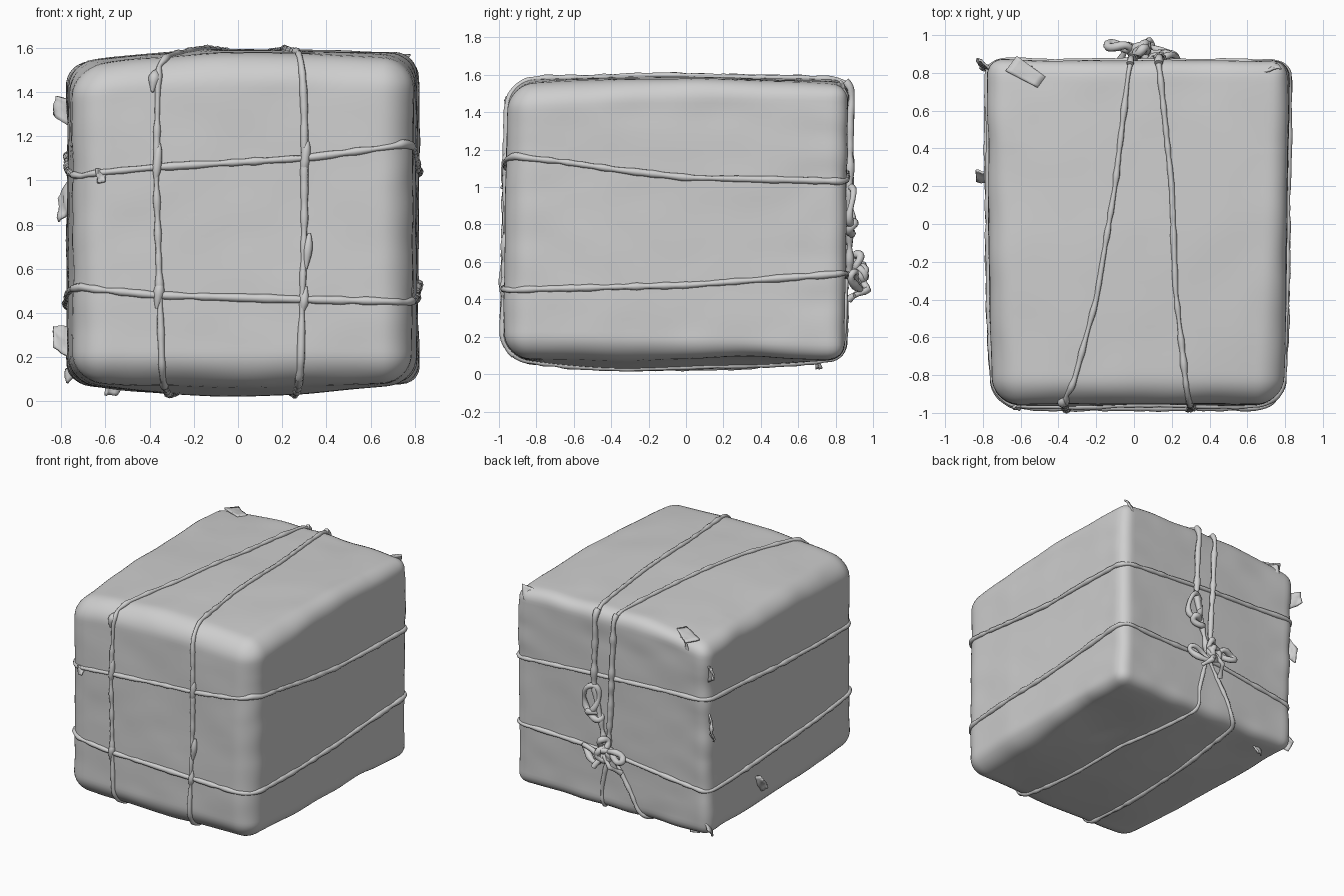
import bpy, bmesh, math
from mathutils import Vector, noise
from mathutils.bvhtree import BVHTree

if "Cube" in bpy.data.objects:
    bpy.data.objects.remove(bpy.data.objects["Cube"])

grey = bpy.data.materials.new("plain_grey")
grey.use_nodes = True
grey.diffuse_color = (0.62, 0.62, 0.62, 1)
grey.node_tree.nodes["Principled BSDF"].inputs["Base Color"].default_value = (0.62, 0.62, 0.62, 1)


def add_object(name, data):
    obj = bpy.data.objects.new(name, data)
    bpy.context.collection.objects.link(obj)
    data.materials.append(grey)
    return obj


def activate(obj):
    bpy.ops.object.select_all(action='DESELECT')
    obj.select_set(True)
    bpy.context.view_layer.objects.active = obj


def smooth(obj, angle=50):
    activate(obj)
    bpy.ops.object.shade_smooth_by_angle(angle=math.radians(angle))


# Wrapped parcel: rounded box, drooping top corners, bowed underside, soft creases
half = Vector((0.79, 0.91, 0.785))
centre = Vector((0.022, -0.055, 0.808))


def parcel_point(p):
    corner = 0.115 - 0.035 * p.y
    q = Vector([a * b for a, b in zip(p, half)])
    core = Vector([max(-h + corner, min(h - corner, a)) for a, h in zip(q, half)])
    out = (q - core).normalized()
    q = core + out * corner
    x, y, z = [a / b for a, b in zip(q, half)]
    if z < 0:
        bulge = (1 - x * x) * (1 - y * y)
        dent = math.exp(-((x - 0.6) / 0.35) ** 2 - ((y - 0.3) / 0.4) ** 2)
        q.z += -z * (0.06 * (1 - bulge) + 0.035 * dent)
    else:
        q.z -= z * (x * x * (0.043 - 0.025 * x) + 0.025 * y * y)
    q.x *= 1 + 0.008 * y - 0.04 * max(0, -y - 0.4)
    q.y += 0.012 * y * (z if y > 0 else -z)
    # broad dents plus tighter folds near the back and the edges
    edge = max(0, sorted((abs(x), abs(y), abs(z)))[1] - 0.6)
    fold = 0.003 + 0.018 * edge * (1.3 if y > 0.5 else 0.7)
    q += out * (0.008 * noise.noise(q * 2) + fold * noise.noise(Vector((q.x * 4, q.y * 4, q.z * 6))))
    return q + centre


bm = bmesh.new()
bmesh.ops.create_cube(bm, size=2)
bmesh.ops.subdivide_edges(bm, edges=bm.edges[:], cuts=60, use_grid_fill=True)
for v in bm.verts:
    v.co = parcel_point(v.co)
bm.normal_update()
tree = BVHTree.FromBMesh(bm)
mesh = bpy.data.meshes.new("wrapped_parcel")
bm.to_mesh(mesh)
bm.free()
smooth(add_object("wrapped_parcel", mesh))


# Ropes: tubes along a path, optionally laid on the parcel
def tube(name, points, radius, closed=False, spindle=False):
    curve = bpy.data.curves.new(name, 'CURVE')
    curve.dimensions = '3D'
    curve.bevel_depth = radius
    curve.bevel_resolution = 2
    curve.use_fill_caps = True
    spline = curve.splines.new('POLY')
    spline.points.add(len(points) - 1)
    spline.use_cyclic_u = closed
    for i, (sp, p) in enumerate(zip(spline.points, points)):
        sp.co = (*p, 1)
        sp.radius = 1 + 0.5 * noise.noise(Vector(p) * 14)
        if spindle:
            sp.radius *= 0.3 + 0.7 * math.sin(math.pi * i / (len(points) - 1))
    obj = add_object(name, curve)
    activate(obj)
    bpy.ops.object.convert(target='MESH')
    smooth(bpy.context.object)


def resample(points, step=0.02):
    pts = [Vector(p) for p in points]
    result = []
    for a, b in zip(pts, pts[1:]):
        n = max(1, int((b - a).length / step))
        result += [a.lerp(b, i / n) for i in range(n)]
    return result + [pts[-1]]


def lay(name, points, radius=0.016, lift=0.001, closed=False, spindle=False):
    path = []
    for p in resample(points):
        spot, normal, _, _ = tree.find_nearest(p)
        spot = spot + normal * lift
        if not path or (spot - path[-1]).length > 0.008:
            path.append(spot)
    for _ in range(2):
        path[1:-1] = [(a + b * 2 + c) / 4 for a, b, c in zip(path, path[1:], path[2:])]
    if closed:
        path.pop()
    tube(name, path, radius, closed, spindle)


L, R, F, B, T, U = -0.78, 0.83, -0.98, 0.88, 1.6, 0.02
lay("upper_band", [(L, F, 1.02), (-0.37, F, 1.06), (0.3, F, 1.1), (R, F, 1.17), (R, -0.7, 1.14),
                   (R, -0.35, 1.09), (R, 0, 1.05), (R, B, 1.03), (0.1, B, 1.08), (L, B, 1.12),
                   (L, 0, 1.06), (L, F, 1.02)], closed=True)
lay("lower_band", [(L, F, 0.52), (-0.37, F, 0.48), (0.3, F, 0.46), (R, F, 0.45), (R, 0, 0.475),
                   (R, B, 0.54), (0.05, B, 0.52), (L, B, 0.42), (L, 0, 0.46), (L, F, 0.52)], closed=True)
lay("front_top_rope_right", [(-0.34, F, U), (-0.37, F, 1.0), (-0.36, F, T), (-0.2, -0.4, T),
                             (-0.1, 0.2, T), (-0.02, B, T)], 0.015, 0.004)
lay("front_top_rope_left", [(0.28, F, U), (0.3, F, 0.8), (0.3, F, 1.3), (0.29, F, T), (0.22, -0.35, T),
                            (0.2, 0.2, T), (0.13, B, T)], 0.015, 0.004)
lay("back_rope_right", [(-0.02, B, T), (0.0, B, 1.1), (0.03, B, 0.55)], 0.02, 0.016)
lay("back_rope_left", [(0.13, B, T), (0.15, B, 1.0), (0.05, B, 0.55)], 0.02, 0.016)
lay("bottom_rope_left", [(0.04, B, 0.52), (0.1, B, 0.25), (0.1, B, U), (0.24, 0.15, U), (0.28, F, U)])
lay("bottom_rope_right", [(0.02, B, 0.52), (-0.15, B, 0.25), (-0.25, B, U), (-0.3, 0, U), (-0.34, F, U)])


# Knot and bow on the back
def ring(name, at, wide, tall, turn, lean, radius=0.02):
    pts = []
    for i in range(24):
        a = math.tau * i / 24
        u, w = wide * math.cos(a), tall * math.sin(a)
        x = u * math.cos(turn) - w * math.sin(turn)
        z = u * math.sin(turn) + w * math.cos(turn)
        pts.append(Vector(at) + Vector((x, lean * u + 0.012 * math.sin(2 * a), z)))
    tube(name, pts, radius, True)


knot = (0.03, 0.925, 0.53)
for i in range(4):
    ring(f"knot_coil_{i + 1}", knot, 0.035, 0.045, i * 0.8, 0.7 - 0.45 * i, 0.022)
ring("bow_loop_right", (-0.08, 0.94, 0.55), 0.06, 0.03, 0.25, -0.15)
ring("bow_loop_left", (0.15, 0.905, 0.5), 0.08, 0.03, 0.5, -0.2)
ring("bow_loop_upper", (0.04, 0.915, 0.6), 0.028, 0.04, 0.1, 0.3)
ring("hanging_loop", (0.17, 0.88, 0.9), 0.055, 0.1, 0.2, 0.1)
ring("small_knot", (0.14, 0.88, 0.78), 0.05, 0.025, 0.3, 0.2, 0.022)
tube("loose_end_left", resample([knot, (0.08, 0.97, 0.45), (0.12, 0.9, 0.42)]), 0.018)
tube("loose_end_right", resample([knot, (-0.03, 0.95, 0.46), (-0.07, 0.87, 0.4)]), 0.018)


# Crumpled tape ends and paper corners
def flap(name, at, along, across, crumple=0.01):
    at, along, across = Vector(at), Vector(along), Vector(across)
    face = along.cross(across).normalized()
    bm = bmesh.new()
    bmesh.ops.create_grid(bm, x_segments=6, y_segments=6, size=0.5)
    for v in bm.verts:
        bend = noise.noise(v.co * 2.5 + at * 9) * 2
        taper = 1 - 0.3 * (v.co.x + 0.5)
        v.co = at + along * v.co.x + across * v.co.y * taper + face * crumple * bend
    data = bpy.data.meshes.new(name)
    bm.to_mesh(data)
    bm.free()
    obj = add_object(name, data)
    thick = obj.modifiers.new("thickness", 'SOLIDIFY')
    thick.thickness = 0.012
    thick.offset = 0
    smooth(obj, 60)


flap("tape_end_upper", (-0.79, 0.84, 1.32), (-0.08, 0.06, 0.04), (0.02, 0, 0.12))
flap("tape_end_middle", (-0.785, 0.82, 0.9), (-0.05, 0.04, -0.07), (0, 0.03, 0.15))
flap("tape_end_lower", (-0.8, 0.25, 0.28), (-0.07, 0, 0.03), (0, 0.08, 0.13))
flap("corner_paper_right", (-0.59, 0.845, 1.47), (-0.07, 0.04, 0.02), (0.03, 0.0, 0.14))
flap("corner_paper_left", (0.7, 0.83, 1.5), (0.12, 0.03, 0.05), (0.05, -0.05, 0.13))
flap("edge_paper_right", (-0.75, 0.8, 0.14), (-0.06, 0.03, -0.05), (0.0, 0.08, 0.08))
flap("bottom_paper", (-0.56, 0.7, 0.07), (-0.03, 0.03, -0.08), (0.08, 0.03, 0))
flap("top_fold", (-0.57, 0.8, 1.54), (0.16, -0.1, 0.015), (0.06, 0.08, -0.01), 0.004)
flap("front_tag", (-0.62, -0.97, 1.02), (0, -0.02, -0.06), (0.045, 0, 0))

# Small frayed lumps where the ropes cross or bunch
for i, (x, z, tall) in enumerate([(-0.365, 1.08, 0.18), (0.305, 1.11, 0.14), (-0.36, 0.48, 0.12),
                                  (0.3, 0.46, 0.12), (0.315, 0.68, 0.16), (-0.38, 1.47, 0.14)]):
    lay(f"rope_lump_{i + 1}", [(x - 0.008, F, z - tall / 2), (x, F, z), (x + 0.008, F, z + tall / 2)],
        0.024, 0.005, spindle=True)
